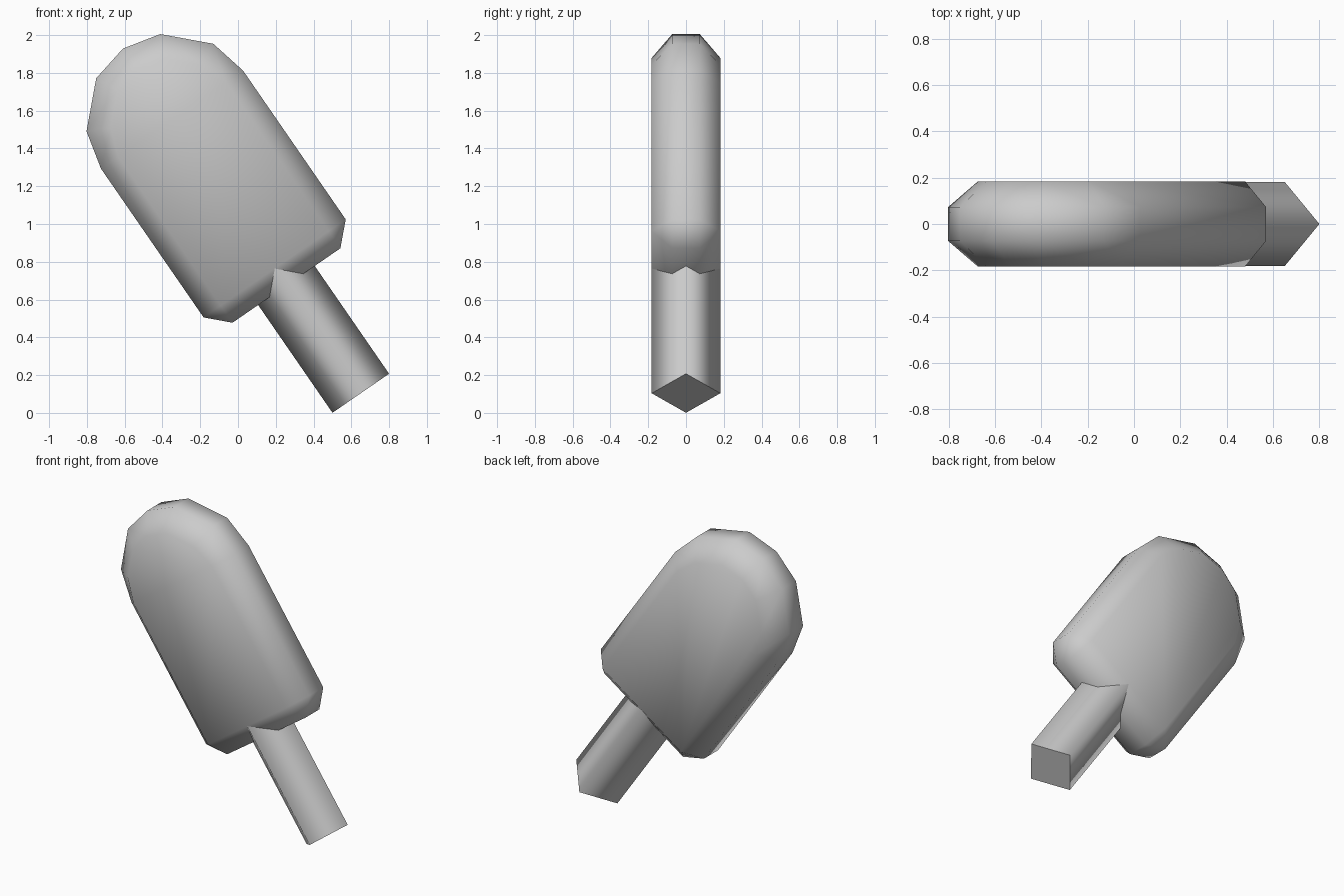
import bpy, bmesh
from math import radians, sin, cos
from mathutils import Matrix

cube = bpy.data.objects.get("Cube")
if cube:
    bpy.data.objects.remove(cube, do_unlink=True)

grey = bpy.data.materials.new("plain grey")
grey.use_nodes = True
color = (0.6, 0.6, 0.6, 1)
grey.diffuse_color = color
grey.node_tree.nodes["Principled BSDF"].inputs["Base Color"].default_value = color

# Whole treat leans to one side, pivoting on the stick end
LEAN = Matrix.Translation((0.65, 0, 0.104)) @ Matrix.Rotation(radians(-34.6), 4, "Y")
HALF, DEPTH, BEVEL = 0.457, 0.183, 0.11
BOTTOM, SHOULDER = 0.693, 1.76


def finish(bm, name):
    bmesh.ops.recalc_face_normals(bm, faces=bm.faces)
    bm.transform(LEAN)
    mesh = bpy.data.meshes.new(name)
    bm.to_mesh(mesh)
    bm.free()
    mesh.materials.append(grey)
    obj = bpy.data.objects.new(name, mesh)
    bpy.context.collection.objects.link(obj)
    return obj


def outline(inner):
    """Symmetric loop with a domed top; the inner loop has square corners."""
    inset = HALF - BEVEL
    low = BOTTOM + BEVEL
    if inner:
        half = [(inset, low), (inset, low), (inset, SHOULDER)]
        radius = 0.328
    else:
        half = [(inset, BOTTOM), (HALF, low), (HALF, SHOULDER)]
        radius = HALF
    for angle in (26.8, 63.2):
        a = radians(angle)
        half.append((radius * cos(a), SHOULDER + radius * sin(a)))
    return half + [(0, SHOULDER + radius)] + [(-x, z) for x, z in reversed(half)]


# Domed body: four loops from front to back
bm = bmesh.new()
loops = []
for y, inner in ((-DEPTH, True), (BEVEL - DEPTH, False), (DEPTH - BEVEL, False), (DEPTH, True)):
    loops.append([bm.verts.new((x, y, z)) for x, z in outline(inner)])
for a, b in zip(loops, loops[1:]):
    for i in range(len(a)):
        j = (i + 1) % len(a)
        bm.faces.new((a[i], a[j], b[j], b[i]))
bm.faces.new(loops[0])
bm.faces.new(loops[-1])
bmesh.ops.remove_doubles(bm, verts=bm.verts, dist=0.0001)
for face in bm.faces:
    face.smooth = True
finish(bm, "body")

# Four-sided stick, smooth along its length with crisp flat ends
bm = bmesh.new()
LENGTH = 0.9
bmesh.ops.create_cone(bm, cap_ends=True, segments=4, radius1=0.182, radius2=0.182, depth=LENGTH,
                      matrix=Matrix.Translation((0, 0, LENGTH / 2)))
# Turn the corners to face front, back and both sides
corner = bm.verts[:][0].co
if abs(corner.x) > 0.01 and abs(corner.y) > 0.01:
    bmesh.ops.rotate(bm, verts=bm.verts, matrix=Matrix.Rotation(radians(45), 3, "Z"))
bm.normal_update()
for face in bm.faces:
    cap = abs(face.normal.z) > 0.9
    face.smooth = not cap
    if cap:
        for edge in face.edges:
            edge.smooth = False
finish(bm, "stick")
